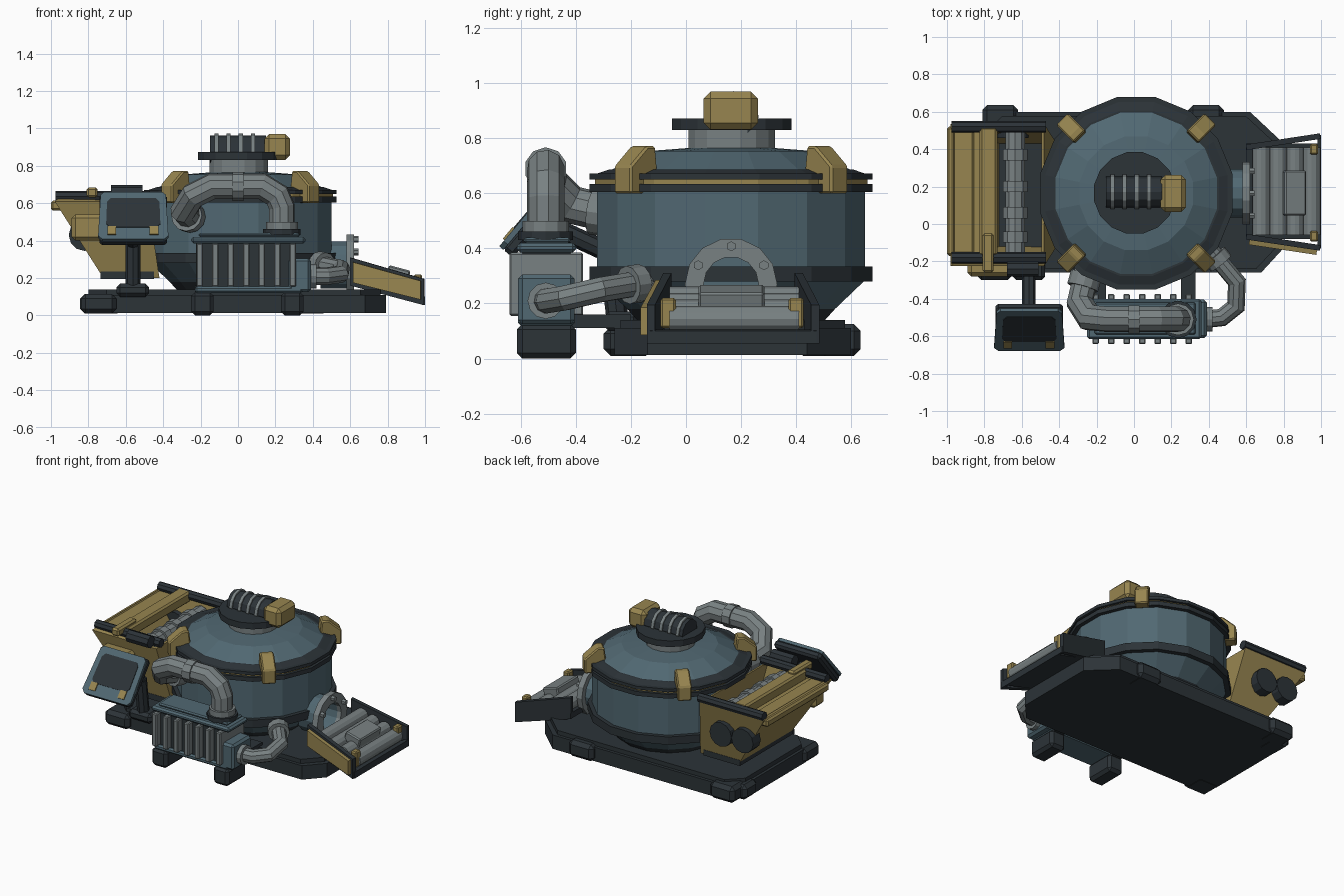
import bpy, bmesh, math
from mathutils import Matrix, Vector

if "Cube" in bpy.data.objects:
    bpy.data.objects.remove(bpy.data.objects["Cube"])


def material(name, rgb):
    m = bpy.data.materials.new(name)
    m.diffuse_color = (*rgb, 1)
    m.use_nodes = True
    m.node_tree.nodes["Principled BSDF"].inputs["Base Color"].default_value = m.diffuse_color
    return m


BLUE = material("steel_blue", (0.082, 0.138, 0.168))
DARK = material("dark_iron", (0.025, 0.033, 0.039))
YELLOW = material("ochre", (0.31, 0.235, 0.08))
GREY = material("pipe_grey", (0.19, 0.22, 0.225))
CX, CY = 0.012, 0.164  # tank axis


def finish(name, bm, mat, bevel=0.0):
    bmesh.ops.recalc_face_normals(bm, faces=bm.faces)
    me = bpy.data.meshes.new(name)
    bm.to_mesh(me)
    bm.free()
    me.materials.append(mat)
    ob = bpy.data.objects.new(name, me)
    bpy.context.collection.objects.link(ob)
    if bevel:
        b = ob.modifiers.new("chamfer", "BEVEL")
        b.width, b.segments = bevel, 1
    return ob


def box(name, lo, hi, mat, bevel=0.0, M=Matrix()):
    bm = bmesh.new()
    lo, hi = Vector(lo), Vector(hi)
    bmesh.ops.create_cube(bm, size=1, matrix=M @ Matrix.Translation((lo + hi) / 2)
                          @ Matrix.Diagonal((*(hi - lo), 1)))
    return finish(name, bm, mat, bevel)


def cyl(name, p0, p1, r, mat, n=12):
    p0, p1 = Vector(p0), Vector(p1)
    d = p1 - p0
    M = Matrix.Translation((p0 + p1) / 2) @ d.to_track_quat('Z', 'Y').to_matrix().to_4x4()
    bm = bmesh.new()
    bmesh.ops.create_cone(bm, cap_ends=True, segments=n, radius1=r, radius2=r,
                          depth=d.length, matrix=M)
    return finish(name, bm, mat)


def lathe(name, profile, mat, n=16, M=Matrix.Translation((CX, CY, 0)), closed=False):
    """Spin (radius, height) points about local z; cap the ends unless closed."""
    bm = bmesh.new()
    rings = [[bm.verts.new(M @ Vector((r * math.cos(math.tau * (i + 0.5) / n),
                                       r * math.sin(math.tau * (i + 0.5) / n), z)))
              for i in range(n)] for r, z in profile]
    pairs = list(zip(rings, rings[1:]))
    if closed:
        pairs.append((rings[-1], rings[0]))
    for a, b in pairs:
        for i in range(n):
            j = (i + 1) % n
            bm.faces.new((a[i], a[j], b[j], b[i]))
    if not closed:
        bm.faces.new(rings[0])
        bm.faces.new(rings[-1])
    return finish(name, bm, mat)


def prism(name, pts, a, b, mat, axis='y', M=Matrix(), bevel=0.0):
    """Extrude a profile: (x, z) along y, or (x, y) along z."""
    put = (lambda p, t: (p[0], t, p[1])) if axis == 'y' else (lambda p, t: (p[0], p[1], t))
    bm = bmesh.new()
    A = [bm.verts.new(M @ Vector(put(p, a))) for p in pts]
    B = [bm.verts.new(M @ Vector(put(p, b))) for p in pts]
    bm.faces.new(A)
    bm.faces.new(B)
    for i in range(len(pts)):
        j = (i + 1) % len(pts)
        bm.faces.new((A[i], A[j], B[j], B[i]))
    return finish(name, bm, mat, bevel)


def pipe(name, pts, r, mat, n=10):
    """Mitred tube along a path."""
    pts = [Vector(p) for p in pts]
    bm = bmesh.new()
    d0 = (pts[1] - pts[0]).normalized()
    side = d0.orthogonal().normalized()
    ring = [pts[0] + r * (Matrix.Rotation(math.tau * i / n, 3, d0) @ side) for i in range(n)]
    rings = [[bm.verts.new(p) for p in ring]]
    for k in range(1, len(pts)):
        d = (pts[k] - pts[k - 1]).normalized()
        e = (pts[k + 1] - pts[k]).normalized() if k + 1 < len(pts) else d
        nrm = (d + e).normalized()
        ring = [p + d * ((pts[k] - p).dot(nrm) / d.dot(nrm)) for p in ring]
        rings.append([bm.verts.new(p) for p in ring])
    for a, b in zip(rings, rings[1:]):
        for i in range(n):
            j = (i + 1) % n
            bm.faces.new((a[i], a[j], b[j], b[i]))
    bm.faces.new(rings[0])
    bm.faces.new(rings[-1])
    return finish(name, bm, mat)


# Base plate with corner pads
base = [(-0.72, -0.26), (0.68, -0.26), (0.79, -0.14), (0.79, 0.44), (0.62, 0.6),
        (-0.72, 0.6), (-0.82, 0.5), (-0.82, -0.16)]
prism("base_plate", base, 0.012, 0.11, DARK, 'z')
prism("base_top", [(x * 0.97 - 0.005, (y - 0.17) * 0.95 + 0.17) for x, y in base],
      0.11, 0.14, DARK, 'z')
for x in (-0.71, 0.39):
    box("back_pad", (x - 0.1, 0.48, 0.01), (x + 0.09, 0.635, 0.125), DARK, 0.025)
box("front_pad", (-0.84, -0.3, 0.01), (-0.65, -0.12, 0.115), DARK, 0.025)
box("side_pad", (-0.845, 0.4, 0.01), (-0.68, 0.55, 0.115), DARK, 0.025)

# Tank
lathe("tank_foot", [(0.33, 0.12), (0.385, 0.18)], DARK)
lathe("tank_cone", [(0.385, 0.18), (0.497, 0.285)], BLUE)
lathe("lower_ring", [(0.525, 0.28), (0.525, 0.335)], DARK)
lathe("tank_body", [(0.497, 0.335), (0.497, 0.61)], BLUE)
lathe("rim_lower", [(0.525, 0.605), (0.525, 0.635)], DARK)
lathe("rim_seal", [(0.505, 0.635), (0.505, 0.652)], YELLOW)
lathe("rim_upper", [(0.525, 0.65), (0.525, 0.672)], DARK)
lathe("lid_band", [(0.497, 0.672), (0.45, 0.688)], DARK)
lathe("lid", [(0.455, 0.68), (0.31, 0.754), (0.15, 0.766)], BLUE)
N = Matrix.Translation((0.004, 0.166, 0))
lathe("neck", [(0.16, 0.75), (0.16, 0.835)], GREY, M=N)
lathe("neck_plate", [(0.222, 0.83), (0.222, 0.873)], DARK, M=N)
clamp = [(0.49, 0.6), (0.56, 0.6), (0.56, 0.7), (0.475, 0.772), (0.43, 0.772), (0.42, 0.69)]
for k in range(4):
    M = Matrix.Translation((CX, CY, 0)) @ Matrix.Rotation(math.pi / 4 + k * math.pi / 2, 4, 'Z')
    prism("lid_clamp", clamp, -0.045, 0.045, YELLOW, M=M, bevel=0.008)

# Motor on the lid
cyl("motor", (-0.15, 0.172, 0.88), (0.15, 0.172, 0.88), 0.083, DARK)
for x in (-0.115, -0.05, 0.015, 0.08):
    cyl("motor_fin", (x - 0.011, 0.172, 0.88), (x + 0.011, 0.172, 0.88), 0.092, GREY)
box("motor_housing", (0.142, 0.064, 0.832), (0.278, 0.262, 0.97), YELLOW, 0.025)

# Radiator: dark core, full-depth fins, blue frame
box("radiator_tray", (-0.23, -0.61, 0.12), (0.345, -0.405, 0.155), BLUE, 0.01)
box("radiator_core", (-0.225, -0.595, 0.15), (0.31, -0.42, 0.39), DARK)
box("radiator_cap", (-0.25, -0.615, 0.385), (0.36, -0.4, 0.42), BLUE, 0.012)
box("radiator_lid", (-0.21, -0.59, 0.42), (0.33, -0.42, 0.44), BLUE, 0.008)
box("radiator_end", (0.27, -0.61, 0.125), (0.39, -0.405, 0.305), BLUE, 0.015)
for i in range(7):
    x = -0.205 + 0.083 * i
    box("radiator_fin", (x - 0.018, -0.642, 0.155), (x + 0.018, -0.374, 0.385), GREY, 0.006)
for x in (-0.19, 0.29):
    box("radiator_foot", (x - 0.06, -0.615, 0.0), (x + 0.06, -0.4, 0.125), DARK, 0.02)
    box("radiator_arm", (x - 0.04, -0.42, 0.11), (x + 0.04, -0.2, 0.16), DARK)

# Large overhead pipe
pipe("upper_pipe", [(0.235, -0.51, 0.44), (0.235, -0.51, 0.58), (0.21, -0.51, 0.64),
                    (0.13, -0.51, 0.69), (-0.14, -0.51, 0.69), (-0.24, -0.5, 0.64),
                    (-0.29, -0.42, 0.56), (-0.25, -0.25, 0.52)], 0.069, GREY)
cyl("upper_pipe_collar", (-0.03, -0.51, 0.69), (0.03, -0.51, 0.69), 0.078, GREY, 10)
cyl("upper_pipe_seat", (0.235, -0.51, 0.43), (0.235, -0.51, 0.462), 0.1, DARK)
cyl("upper_pipe_flange", (0.235, -0.51, 0.46), (0.235, -0.51, 0.5), 0.085, GREY)
cyl("upper_tank_flange", (-0.275, -0.34, 0.535), (-0.255, -0.27, 0.525), 0.085, GREY)

# Small side pipe
pipe("lower_pipe", [(0.38, -0.51, 0.21), (0.47, -0.5, 0.21), (0.545, -0.44, 0.22),
                    (0.55, -0.31, 0.25), (0.4, -0.13, 0.28)], 0.047, GREY)
cyl("lower_pipe_flange", (0.385, -0.51, 0.21), (0.42, -0.51, 0.21), 0.066, GREY)
cyl("lower_tank_flange", (0.465, -0.21, 0.267), (0.43, -0.166, 0.274), 0.07, GREY)

# Control panel on its stand
box("stand_foot", (-0.65, -0.3, 0.1), (-0.475, -0.17, 0.17), DARK, 0.02)
cyl("stand_pole", (-0.562, -0.25, 0.15), (-0.562, -0.28, 0.4), 0.04, DARK, 8)
cyl("stand_arm", (-0.562, -0.27, 0.38), (-0.562, -0.53, 0.5), 0.036, DARK, 8)
P = Matrix.Translation((-0.56, -0.55, 0.515)) @ Matrix.Rotation(math.radians(50), 4, 'X')
box("panel_back", (-0.18, -0.165, -0.035), (0.18, 0.165, 0.018), DARK, 0.015, P)
face = [(-0.188, -0.14), (-0.165, -0.165), (0.165, -0.165), (0.188, -0.14),
        (0.175, 0.145), (0.155, 0.165), (-0.155, 0.165), (-0.175, 0.145)]
prism("panel_face", face, 0.01, 0.03, BLUE, 'z', P)
screen = [(-0.145, -0.06), (-0.125, -0.085), (0.125, -0.085), (0.145, -0.06),
          (0.14, 0.095), (0.12, 0.12), (-0.12, 0.12), (-0.14, 0.095)]
prism("screen", screen, 0.027, 0.034, DARK, 'z', P)
for x in (-0.115, 0.11):
    box("button", (x - 0.024, -0.135, 0.02), (x + 0.024, -0.08, 0.038), YELLOW, 0, P)

# Hopper: open bucket tapering downwards
bm = bmesh.new()
rim = [bm.verts.new(p) for p in ((-0.98, -0.225, 0.61), (-0.48, -0.225, 0.61),
                                 (-0.48, 0.535, 0.61), (-0.98, 0.535, 0.61))]
low = [bm.verts.new(p) for p in ((-0.72, -0.13, 0.2), (-0.42, -0.13, 0.2),
                                 (-0.42, 0.44, 0.2), (-0.72, 0.44, 0.2))]
for i in range(4):
    j = (i + 1) % 4
    bm.faces.new((rim[i], rim[j], low[j], low[i]))
bm.faces.new(low)
hopper = finish("hopper", bm, YELLOW)
hopper.modifiers.new("wall", "SOLIDIFY").thickness = 0.025
box("hopper_skid", (-0.735, -0.14, 0.195), (-0.45, 0.45, 0.235), DARK)
box("hopper_lip", (-1.0, -0.17, 0.56), (-0.855, 0.52, 0.615), YELLOW, 0.012)
box("hopper_beam", (-0.825, -0.17, 0.59), (-0.73, 0.52, 0.665), YELLOW, 0.012)
box("hopper_slat", (-0.88, -0.17, 0.56), (-0.8, 0.52, 0.6), YELLOW)
for y in (-0.18, 0.52):
    cyl("hopper_rail", (-0.975, y, 0.635), (-0.47, y, 0.635), 0.031, DARK, 8)
cyl("rail_grip", (-0.68, -0.24, 0.655), (-0.51, -0.24, 0.655), 0.042, DARK, 8)
box("hopper_box", (-0.89, -0.28, 0.4), (-0.66, -0.16, 0.54), YELLOW, 0.02)
box("hopper_lever", (-0.81, -0.26, 0.63), (-0.75, -0.05, 0.685), YELLOW, 0.012)
for x in (-0.82, -0.65):
    cyl("hopper_drum", (x, 0.46, 0.43), (x, 0.545, 0.43), 0.085, DARK)

# Crusher roller in the hopper
cyl("roller", (-0.635, -0.19, 0.54), (-0.635, 0.5, 0.54), 0.056, GREY, 10)
for y in (-0.07, 0.06, 0.2, 0.37):
    cyl("roller_ring", (-0.635, y - 0.03, 0.54), (-0.635, y + 0.03, 0.54), 0.07, GREY, 10)

# Round side port
S = Matrix.Translation((0, CY, 0.27)) @ Matrix.Rotation(math.pi / 2, 4, 'Y')
lathe("port_tube", [(0.13, 0.44), (0.13, 0.59), (0.1, 0.59), (0.1, 0.5)], BLUE, 14, S)
lathe("port_flange", [(0.1, 0.58), (0.168, 0.58), (0.168, 0.62), (0.1, 0.62)], GREY, 14, S, True)
for a in (30, 90, 150):
    y, z = CY + 0.138 * math.cos(math.radians(a)), 0.27 + 0.138 * math.sin(math.radians(a))
    cyl("port_bolt", (0.61, y, z), (0.645, y, z), 0.018, GREY, 6)

# Output tray, sloping down to the right and flaring outward
prism("tray_floor", [(0.6, 0.16), (1.0, 0.055), (1.0, 0.095), (0.6, 0.2)], -0.08, 0.43, DARK)
prism("tray_end", [(0.98, 0.06), (1.0, 0.055), (1.0, 0.1), (0.98, 0.105)], -0.13, 0.475, DARK)
wall = [(0.0, 0.16), (0.4, 0.055), (0.4, 0.195), (0.0, 0.31)]
inset = [(0.02, 0.175), (0.385, 0.085), (0.385, 0.185), (0.02, 0.285)]
for s, y in ((-1, -0.068), (1, 0.41)):
    M = Matrix.Translation((0.6, y, 0)) @ Matrix.Rotation(s * 0.15, 4, 'Z')
    prism("tray_wall", wall, -0.015, 0.015, DARK, M=M)
    if s < 0:
        prism("tray_side_panel", inset, -0.04, -0.01, YELLOW, M=M)
for i in range(4):
    x = 0.68 + 0.09 * i
    z = 0.235 - 0.26 * (x - 0.6)
    cyl("tray_roller", (x, -0.06, z), (x, 0.41, z), 0.047, GREY, 12)
T = Matrix.Translation((0.857, 0.165, 0.225)) @ Matrix.Rotation(0.26, 4, 'Y')
box("tray_block", (-0.06, -0.12, -0.04), (0.06, 0.12, 0.03), GREY, 0.008, T)
for y in (-0.065, 0.4):
    box("tray_stop", (0.94, y - 0.028, 0.11), (0.985, y + 0.028, 0.22), YELLOW, 0.008)
